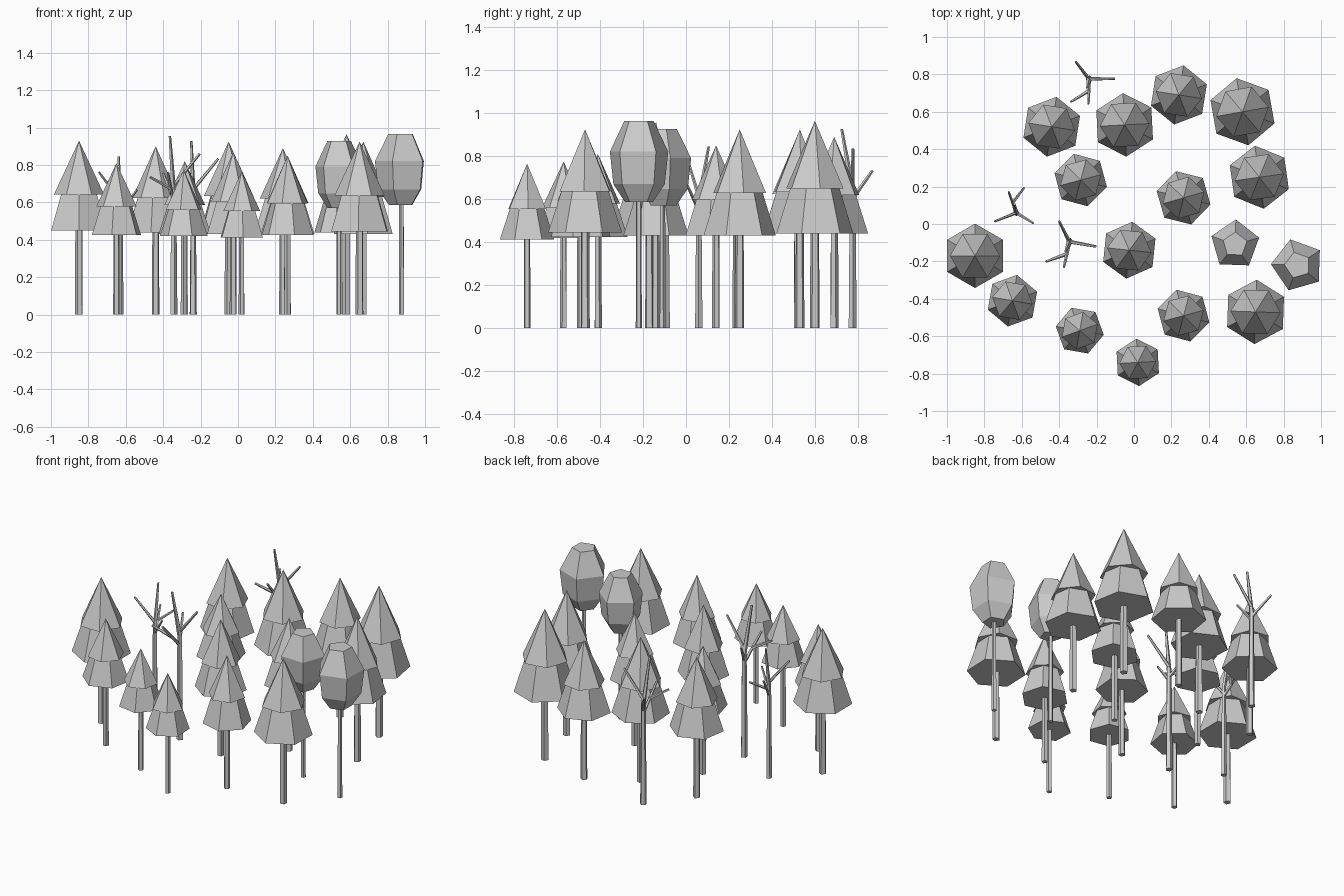
import bpy, bmesh
from math import cos, sin, pi, radians
from mathutils import Vector, Matrix

if "Cube" in bpy.data.objects:
    bpy.data.objects.remove(bpy.data.objects["Cube"])

GREY = (0.6, 0.6, 0.6, 1)
mat = bpy.data.materials.new("plain_grey")
mat.use_nodes = True
mat.diffuse_color = GREY
mat.node_tree.nodes["Principled BSDF"].inputs["Base Color"].default_value = GREY


def loft(bm, stations, sides, spin=0.0):
    """Skin polygon rings along (point, radius) stations; radius 0 makes a tip."""
    pts = [Vector(p) for p, _ in stations]
    rings = []
    for i, (p, r) in enumerate(stations):
        axis = (pts[min(i + 1, len(pts) - 1)] - pts[max(i - 1, 0)]).normalized()
        turn = Vector((0, 0, 1)).rotation_difference(axis).to_matrix()
        if r == 0:
            rings.append([bm.verts.new(pts[i])])
            continue
        angles = [spin + 2 * pi * k / sides for k in range(sides)]
        rings.append([bm.verts.new(pts[i] + turn @ Vector((r * cos(a), r * sin(a), 0)))
                      for a in angles])
    for low, high in zip(rings, rings[1:]):
        for k in range(sides):
            n = (k + 1) % sides
            if len(high) == 1:
                bm.faces.new((low[k], low[n], high[0]))
            else:
                bm.faces.new((low[k], low[n], high[n], high[k]))
    bm.faces.new(rings[0][::-1])
    if len(rings[-1]) > 1:
        bm.faces.new(rings[-1])


def finish(bm, name, x, y):
    mesh = bpy.data.meshes.new(name)
    bm.to_mesh(mesh)
    bm.free()
    mesh.materials.append(mat)
    obj = bpy.data.objects.new(name, mesh)
    obj.location = (x, y, 0)
    bpy.context.collection.objects.link(obj)


def column(profile):
    return [((0, 0, z), r) for z, r in profile]


def pine(x, y, r, base, top, angle):
    # trunk, skirt and pointed crown turned half a side from the skirt
    spin, mid = radians(angle), base + 0.4 * (top - base)
    bm = bmesh.new()
    loft(bm, column([(0, 0.13 * r), (mid, 0.11 * r)]), 5, spin)
    finish(bm, "pine_trunk", x, y)
    bm = bmesh.new()
    loft(bm, column([(base, r), (mid, 0.64 * r)]), 6, spin)
    loft(bm, column([(mid, 0.78 * r), (top, 0)]), 6, spin + pi / 6)
    finish(bm, "pine_crown", x, y)


def round_tree(x, y, r, base, top, angle):
    spin, h = radians(angle), top - base
    bm = bmesh.new()
    loft(bm, column([(0, 0.015), (base + 0.1 * h, 0.013)]), 5, spin)
    finish(bm, "round_tree_trunk", x, y)
    bm = bmesh.new()
    loft(bm, column([(base, 0.48 * r), (base + 0.22 * h, 0.88 * r),
                     (base + 0.62 * h, r), (top, 0.5 * r)]), 5, spin)
    finish(bm, "round_tree_crown", x, y)


def bare_tree(x, y, scale, height, angle):
    bm = bmesh.new()
    # trunk with a leaning tip
    loft(bm, [((0, 0, 0), 0.021), ((0, 0, 0.66), 0.015), ((-0.02, -0.05, 0.955), 0.007)], 5)
    # boughs, the last one growing from the middle of the third
    for start, end in [((0, 0, 0.62), (-0.055, 0.11, 0.755)),
                       ((0, 0, 0.69), (0.14, -0.025, 0.86)),
                       ((0, 0, 0.6), (-0.03, -0.135, 0.76)),
                       ((-0.014, -0.064, 0.675), (-0.125, -0.105, 0.735))]:
        loft(bm, [(start, 0.011), (end, 0.007)], 5)
    bm.transform(Matrix.Rotation(radians(angle), 4, "Z")
                 @ Matrix.Diagonal((scale, scale, height, 1)))
    finish(bm, "bare_tree", x, y)


# x, y, radius, crown base, top, turn
for row in [(-0.44, 0.52, 0.162, 0.44, 0.9, 21), (-0.05, 0.53, 0.17, 0.44, 0.925, 33),
            (0.24, 0.69, 0.16, 0.44, 0.89, 21), (0.58, 0.6, 0.182, 0.44, 0.965, 40),
            (-0.285, 0.235, 0.145, 0.43, 0.82, 45), (0.265, 0.14, 0.148, 0.43, 0.85, 46),
            (0.67, 0.25, 0.17, 0.43, 0.925, 38), (-0.025, -0.14, 0.153, 0.43, 0.87, 24),
            (-0.85, -0.17, 0.172, 0.45, 0.93, 30), (-0.65, -0.41, 0.14, 0.425, 0.81, 20),
            (-0.29, -0.57, 0.13, 0.42, 0.775, 50), (0.02, -0.74, 0.127, 0.412, 0.765, 33),
            (0.265, -0.49, 0.143, 0.425, 0.85, 45), (0.65, -0.47, 0.172, 0.445, 0.925, 28)]:
    pine(*row)

round_tree(0.54, -0.11, 0.134, 0.57, 0.927, 16)
round_tree(0.875, -0.22, 0.143, 0.587, 0.965, 34)

# x, y, spread, height, turn
bare_tree(-0.345, -0.095, 1.0, 1.0, 0)
bare_tree(-0.24, 0.775, 0.95, 0.97, 11)
bare_tree(-0.63, 0.06, 0.86, 0.885, 212)
